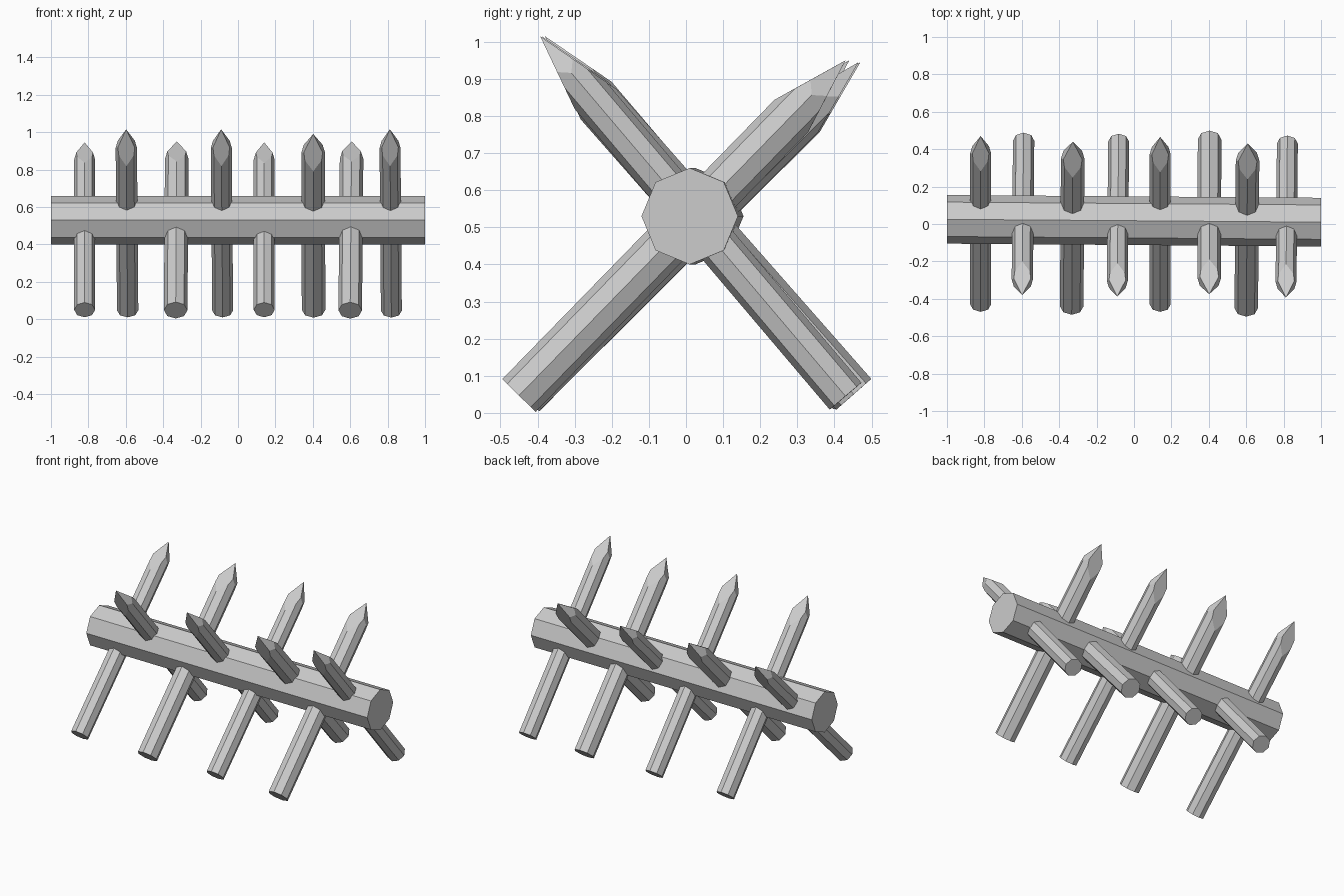
import bpy, bmesh, math
from mathutils import Vector, Matrix

if "Cube" in bpy.data.objects:
    bpy.data.objects.remove(bpy.data.objects["Cube"])

grey = bpy.data.materials.new("weathered_grey")
grey.diffuse_color = (0.6, 0.6, 0.6, 1)
grey.use_nodes = True
grey.node_tree.nodes["Principled BSDF"].inputs["Base Color"].default_value = grey.diffuse_color


def finish(bm, name):
    bmesh.ops.recalc_face_normals(bm, faces=bm.faces)
    me = bpy.data.meshes.new(name)
    bm.to_mesh(me)
    bm.free()
    me.materials.append(grey)
    ob = bpy.data.objects.new(name, me)
    bpy.context.collection.objects.link(ob)


def prism(radius, length, axes, origin):
    """Eight-sided bar running from origin along the third axis."""
    u, v, w = axes
    bm = bmesh.new()
    rings = []
    for d in (0, length):
        rings.append([bm.verts.new(origin + w * d + radius * (
            u * math.cos(i * math.pi / 4) + v * math.sin(i * math.pi / 4)))
            for i in range(8)])
    a, b = rings
    bm.faces.new(a)
    bm.faces.new(b)
    for i in range(8):
        j = (i + 1) % 8
        bm.faces.new((a[i], a[j], b[j], b[i]))
    return bm


def stake(name, base, tip, radius):
    base, tip = Vector(base), Vector(tip)
    w = (tip - base).normalized()
    u = (Vector((1, 0, 0)) - w * w.x).normalized()
    v = w.cross(u)
    bm = prism(radius, (tip - base).length + 0.02, (u, v, w), base)
    # hewn point: long cuts above and below, shorter cuts on the sides
    for side, cut in ((v, 0.21), (-v, 0.21), (u, 0.13), (-u, 0.13)):
        n = side * cut + w * radius
        geom = bm.verts[:] + bm.edges[:] + bm.faces[:]
        bmesh.ops.bisect_plane(bm, geom=geom, plane_co=tip, plane_no=n,
                               clear_outer=True, dist=1e-5)
        edges = [e for e in bm.edges if e.is_boundary]
        if edges:
            bmesh.ops.holes_fill(bm, edges=edges)
    bmesh.ops.remove_doubles(bm, verts=bm.verts, dist=1e-4)
    finish(bm, name)


# Central beam, very slightly skewed
start, end = Vector((-1, 0.025, 0.53)), Vector((1, 0.01, 0.53))
w = (end - start).normalized()
v = Vector((0, 0, 1))
finish(prism(0.13, (end - start).length, (v.cross(w), v, w), start), "beam")

# Stakes leaning back: base x, tip x, base y/z, tip y/z, radius
back = [(-0.82, -0.82, -0.43, 0.05, 0.47, 0.945, 0.056),
        (-0.333, -0.327, -0.44, 0.048, 0.44, 0.95, 0.063),
        (0.14, 0.14, -0.43, 0.05, 0.465, 0.945, 0.056),
        (0.60, 0.608, -0.45, 0.047, 0.43, 0.95, 0.063)]
# Stakes leaning forward
front = [(-0.59, -0.598, 0.445, 0.047, -0.38, 1.015, 0.057),
         (-0.082, -0.09, 0.44, 0.046, -0.388, 1.015, 0.056),
         (0.404, 0.402, 0.452, 0.05, -0.375, 0.99, 0.063),
         (0.82, 0.812, 0.43, 0.045, -0.393, 1.015, 0.056)]
for label, rows in (("back_leaning_stake", back), ("front_leaning_stake", front)):
    for i, (bx, tx, by, bz, ty, tz, r) in enumerate(rows, 1):
        stake(f"{label}_{i}", (bx, by, bz), (tx, ty, tz), r)
